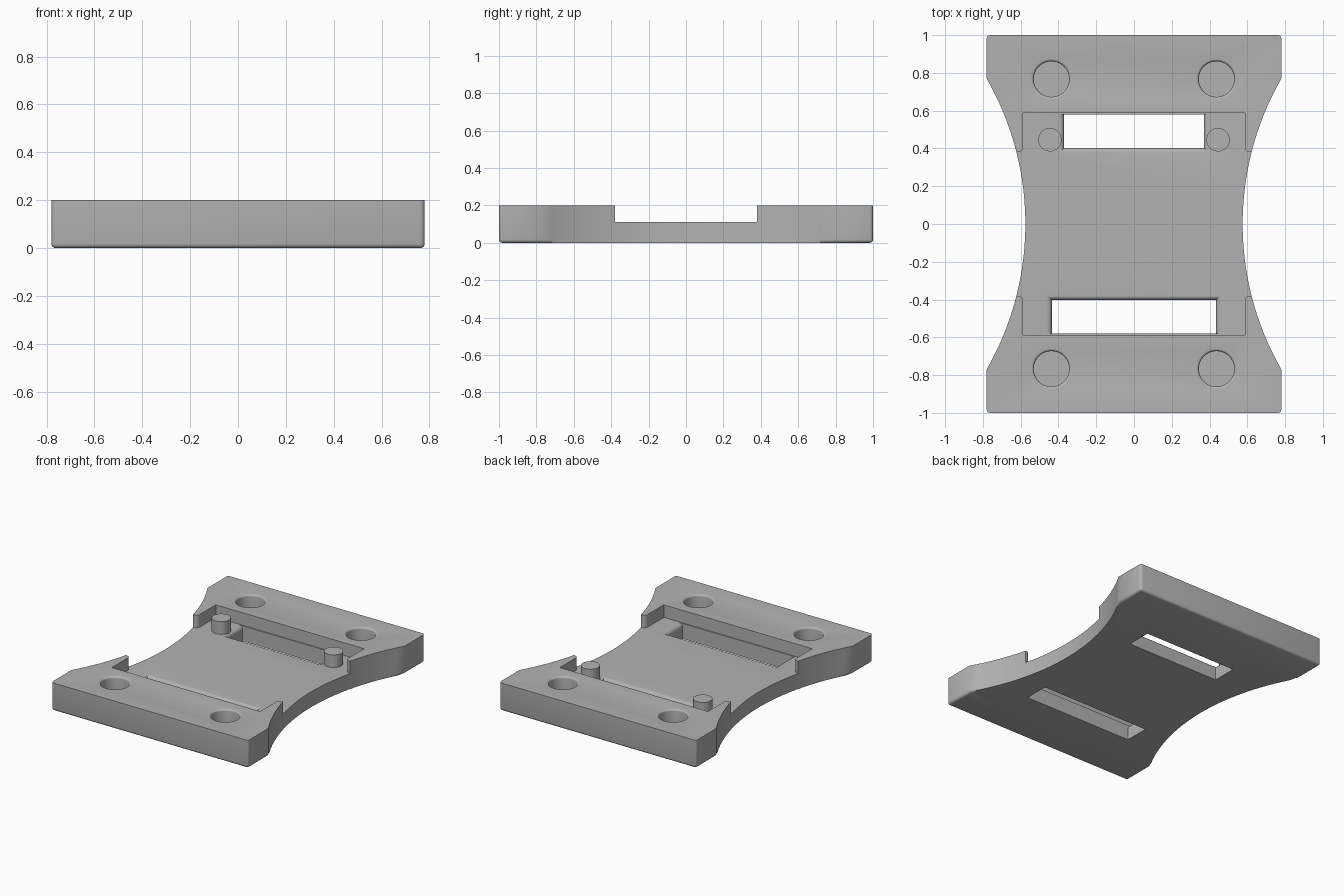
import bpy, bmesh, math

if "Cube" in bpy.data.objects:
    bpy.data.objects.remove(bpy.data.objects["Cube"])

H, FLOOR = 0.2, 0.11            # plate height, recess floor height
grey = bpy.data.materials.new("plain grey")
grey.diffuse_color = (0.45, 0.45, 0.45, 1)
grey.use_nodes = True
grey.node_tree.nodes["Principled BSDF"].inputs["Base Color"].default_value = grey.diffuse_color


def make_object(name, bm):
    bmesh.ops.recalc_face_normals(bm, faces=bm.faces[:])
    me = bpy.data.meshes.new(name)
    bm.to_mesh(me)
    bm.free()
    me.materials.append(grey)
    ob = bpy.data.objects.new(name, me)
    bpy.context.collection.objects.link(ob)
    return ob


def loft(rings):
    """Closed solid through a stack of equal-sized point rings."""
    bm = bmesh.new()
    vs = [[bm.verts.new(p) for p in r] for r in rings]
    n = len(vs[0])
    for a, b in zip(vs, vs[1:]):
        for i in range(n):
            j = (i + 1) % n
            bm.faces.new((a[i], a[j], b[j], b[i]))
    bm.faces.new(vs[0][::-1])
    bm.faces.new(vs[-1])
    return bm


def prism(pts, z0, z1):
    return loft([[(x, y, z) for x, y in pts] for z in (z0, z1)])


def four_way(quarter):
    """Repeat a quarter outline (from the x side towards the y side) all round."""
    q = quarter
    return (q + [(-x, y) for x, y in q[::-1]]
            + [(-x, -y) for x, y in q] + [(x, -y) for x, y in q[::-1]])


def flare(z_top, r, z_bottom):
    """Heights and outward offsets of an opening with a rounded upper rim."""
    steps = [(z_bottom, 0)]
    for i in range(6):
        a = math.pi / 2 * i / 5
        steps.append((z_top - r + r * math.sin(a), r * (1 - math.cos(a))))
    return steps + [(z_top + 0.02, r)]


def circle_rings(x, y, radius, steps, n=40):
    return [[(x + (radius + o) * math.cos(math.tau * i / n),
              y + (radius + o) * math.sin(math.tau * i / n), z)
             for i in range(n)] for z, o in steps]


# Waisted plate
R = (0.77 ** 2 + 0.205 ** 2) / (2 * 0.205)
quarter = []
for i in range(16):
    y = 0.77 * (i + 0.5) / 15.5
    quarter.append((0.575 + R - math.sqrt(R * R - y * y), y))
quarter.append((0.78, 1.0))
bm = prism(four_way(quarter), 0, H)
rim = [e for e in bm.edges
       if all(v.co.z < 1e-4 for v in e.verts)
       or all(abs(v.co.y) > 0.99 and abs(v.co.x) > 0.77 for v in e.verts)
       and abs(e.verts[0].co.z - e.verts[1].co.z) > 0.1]
bmesh.ops.bevel(bm, geom=rim, offset=0.018, segments=4, profile=0.5,
                affect='EDGES', clamp_overlap=True)
plate = make_object("plate", bm)

# Recess across the waist, with rounded lips beside the end blocks
r = 0.026
lip = [(1.0, 0.38)]
for i in range(7):
    a = math.pi / 2 * i / 6
    lip.append((0.587 + r - r * math.sin(a), 0.38 + r - r * math.cos(a)))
lip.append((0.587, 0.588))
cutters = [make_object("recess_cutter", prism(four_way(lip), FLOOR, 0.4))]

# Strap slots, rounded on three upper edges
for s, half in ((1, 0.37), (-1, 0.435)):
    rings = [[(-half - o, s * (0.402 - o), z), (half + o, s * (0.402 - o), z),
              (half + o, s * 0.581, z), (-half - o, s * 0.581, z)]
             for z, o in flare(FLOOR, 0.027, -0.1)]
    cutters.append(make_object("slot_cutter", loft(rings)))

# Blind round holes in the end blocks
for sx in (-1, 1):
    for sy in (-1, 1):
        cutters.append(make_object("hole_cutter", loft(
            circle_rings(sx * 0.437, sy * 0.767, 0.094, flare(H, 0.014, 0.09)))))

bpy.context.view_layer.objects.active = plate
for c in cutters:
    m = plate.modifiers.new("cut", 'BOOLEAN')
    m.operation = 'DIFFERENCE'
    m.solver = 'EXACT'
    m.object = c
    bpy.ops.object.modifier_apply(modifier=m.name)
    bpy.data.objects.remove(c)

# Locating pins on the recess floor
parts = [plate]
for side, sx in (("left", -1), ("right", 1)):
    parts.append(make_object(side + "_pin", loft(
        circle_rings(sx * 0.445, 0.446, 0.062, [(FLOOR - 0.02, 0), (H, 0)]))))

# Smooth curved walls, keep corners crisp
bpy.ops.object.select_all(action='DESELECT')
for ob in parts:
    ob.select_set(True)
bpy.ops.object.shade_smooth_by_angle(angle=math.radians(30))
